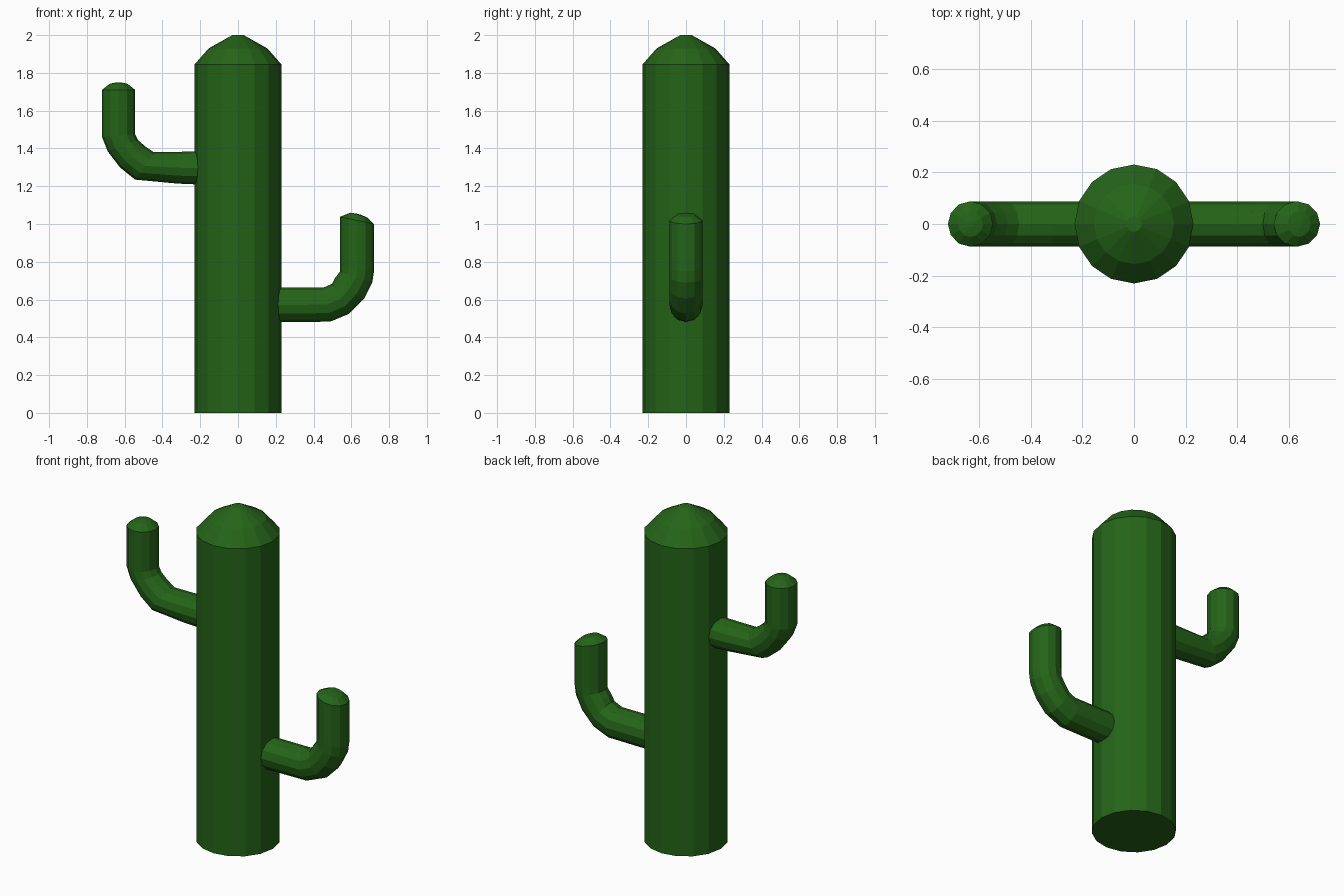
import bpy, bmesh
from math import cos, sin, tau
from mathutils import Vector

if "Cube" in bpy.data.objects:
    bpy.data.objects.remove(bpy.data.objects["Cube"])

green = bpy.data.materials.new("cactus_green")
green.diffuse_color = (0.018, 0.127, 0.009, 1)
green.use_nodes = True
green.node_tree.nodes["Principled BSDF"].inputs["Base Color"].default_value = green.diffuse_color


def loft(name, rings):
    """Skin equal-sized rings of points and close both ends."""
    bm = bmesh.new()
    loops = [[bm.verts.new(p) for p in ring] for ring in rings]
    n = len(loops[0])
    for a, b in zip(loops, loops[1:]):
        for i in range(n):
            j = (i + 1) % n
            bm.faces.new((a[i], a[j], b[j], b[i]))
    bm.faces.new(loops[0])
    bm.faces.new(loops[-1])
    bmesh.ops.recalc_face_normals(bm, faces=bm.faces)
    mesh = bpy.data.meshes.new(name)
    bm.to_mesh(mesh)
    bm.free()
    mesh.materials.append(green)
    obj = bpy.data.objects.new(name, mesh)
    bpy.context.collection.objects.link(obj)
    return obj


def trunk_ring(r, z, n=16):
    return [(r * cos(tau * i / n), r * sin(tau * i / n), z) for i in range(n)]


def arm_ring(x1, z1, x2, z2, ry, n=12):
    """Cross-section through an outer and an inner bend point."""
    a, b = Vector((x1, 0, z1)), Vector((x2, 0, z2))
    return [(a + b) / 2 + (a - b) / 2 * cos(tau * i / n)
            + Vector((0, ry * sin(tau * i / n), 0)) for i in range(n)]


# Trunk with low domed top
loft("trunk", [trunk_ring(r, z) for r, z in
               [(0.23, 0), (0.23, 1.845), (0.155, 1.93), (0.03, 2.0)]])

# Upper arm on the left: outer x, z, inner x, z, half depth
loft("left_arm", [arm_ring(*p) for p in [
    (-0.18, 1.208, -0.18, 1.385, 0.088),
    (-0.32, 1.214, -0.32, 1.382, 0.088),
    (-0.545, 1.235, -0.445, 1.38, 0.088),
    (-0.625, 1.30, -0.49, 1.41, 0.088),
    (-0.69, 1.385, -0.53, 1.445, 0.088),
    (-0.72, 1.46, -0.545, 1.475, 0.088),
    (-0.72, 1.71, -0.545, 1.71, 0.088),
    (-0.68, 1.742, -0.585, 1.742, 0.05),
    (-0.645, 1.75, -0.62, 1.75, 0.012)]])

# Lower arm on the right, with a slightly tilted tip
loft("right_arm", [arm_ring(*p) for p in [
    (0.18, 0.48, 0.18, 0.663, 0.088),
    (0.488, 0.483, 0.451, 0.663, 0.088),
    (0.589, 0.525, 0.499, 0.684, 0.088),
    (0.668, 0.605, 0.515, 0.716, 0.088),
    (0.711, 0.69, 0.54, 0.748, 0.088),
    (0.72, 0.75, 0.54, 0.79, 0.088),
    (0.72, 1.0, 0.54, 1.038, 0.088),
    (0.683, 1.035, 0.594, 1.06, 0.05),
    (0.65, 1.049, 0.626, 1.055, 0.012)]])
